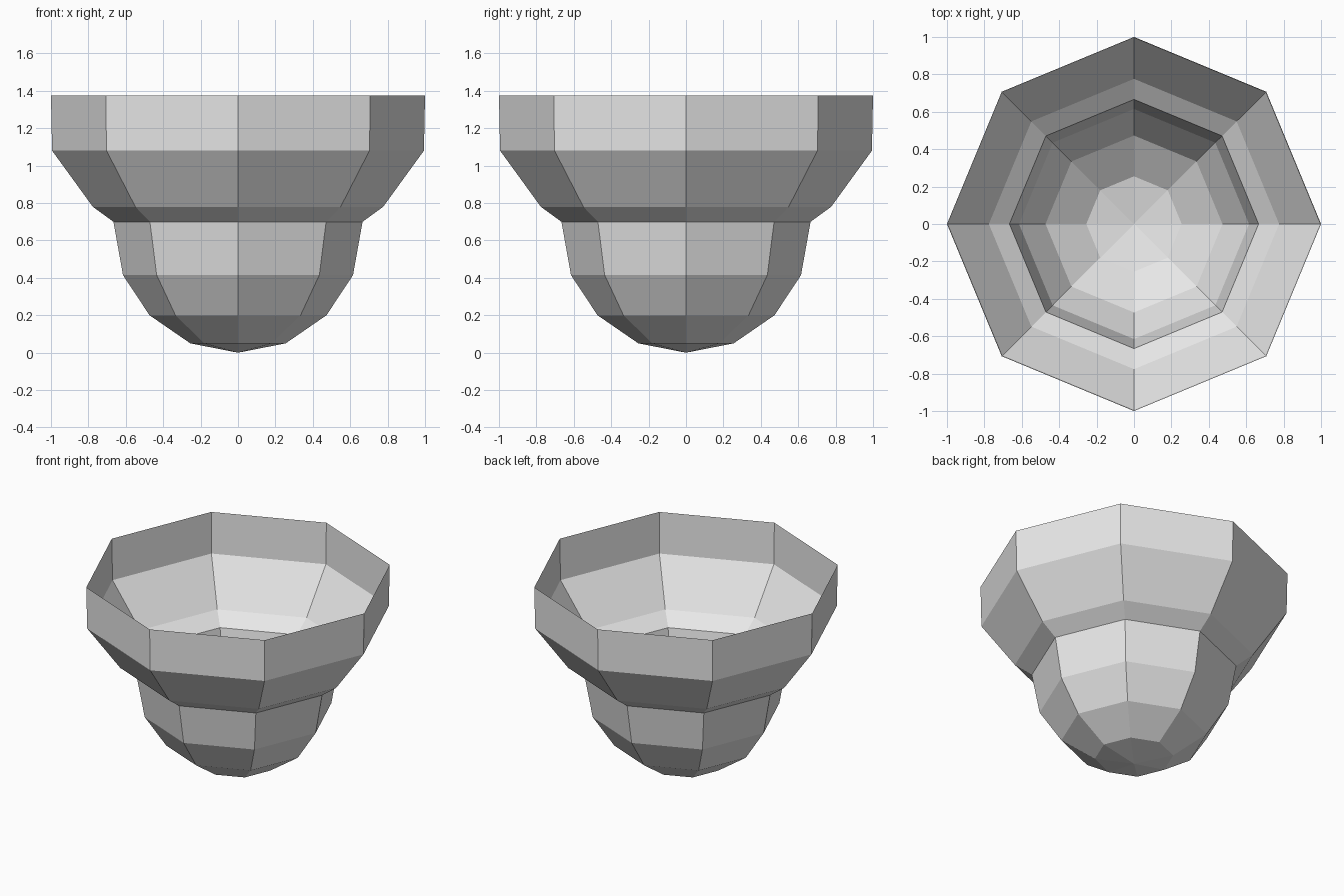
import bpy, bmesh
from math import tau
from mathutils import Vector

cube = bpy.data.objects.get("Cube")
if cube:
    bpy.data.objects.remove(cube, do_unlink=True)

SIDES = 8

# One plain grey
grey = bpy.data.materials.new("light_grey")
grey.use_nodes = True
colour = (0.8, 0.8, 0.8, 1)
grey.diffuse_color = colour
grey.node_tree.nodes["Principled BSDF"].inputs["Base Color"].default_value = colour

# Bowl outline as (radius, height), from the bottom tip to the open rim
profile = [(0, 0), (0.255, 0.05), (0.473, 0.2), (0.615, 0.415),
           (0.666, 0.7), (0.776, 0.78), (0.994, 1.08), (1, 1.375)]

# Spin the outline into an open eight-sided shell
bm = bmesh.new()
verts = [bm.verts.new((r, 0, z)) for r, z in profile]
edges = [bm.edges.new(pair) for pair in zip(verts, verts[1:])]
bmesh.ops.spin(bm, geom=verts + edges, cent=(0, 0, 0), axis=(0, 0, 1),
               angle=tau, steps=SIDES, use_duplicate=False)
bmesh.ops.remove_doubles(bm, verts=bm.verts, dist=0.001)

# Turn every face outwards
for face in bm.faces:
    centre = face.calc_center_median()
    face.normal_update()
    if face.normal.dot(centre - Vector((0, 0, 0.9))) < 0:
        face.normal_flip()

mesh = bpy.data.meshes.new("bowl")
bm.to_mesh(mesh)
bm.free()
mesh.materials.append(grey)
bowl = bpy.data.objects.new("bowl", mesh)
bpy.context.collection.objects.link(bowl)
